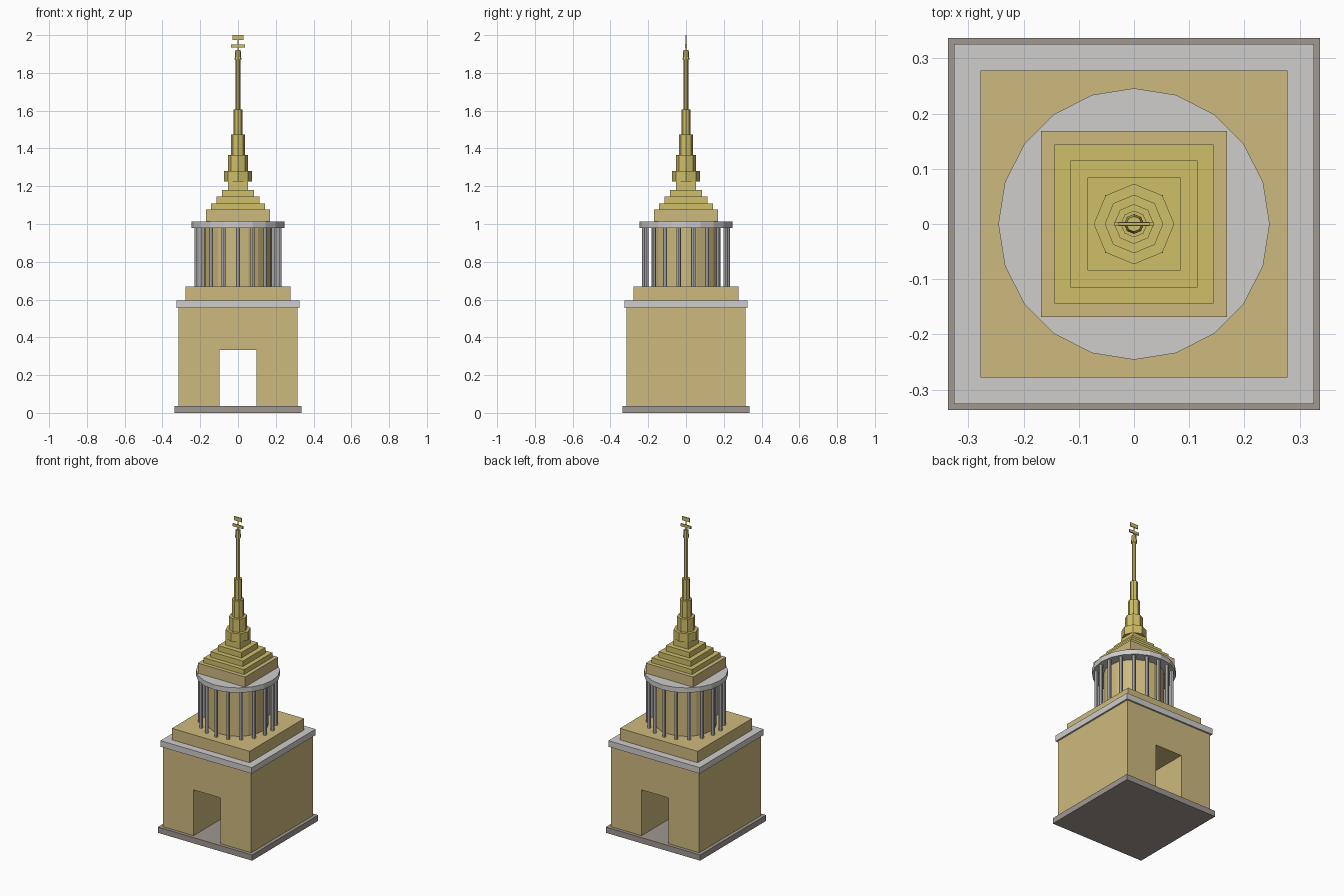
import bpy, bmesh, math

if "Cube" in bpy.data.objects:
    bpy.data.objects.remove(bpy.data.objects["Cube"])


def material(name, rgb):
    lin = [((c / 255 + 0.055) / 1.055) ** 2.4 for c in rgb]
    m = bpy.data.materials.new(name)
    m.diffuse_color = (*lin, 1)
    m.use_nodes = True
    m.node_tree.nodes["Principled BSDF"].inputs["Base Color"].default_value = m.diffuse_color
    return m


WALL = material("ochre wall", (206, 186, 126))
GOLD = material("gilded spire", (207, 191, 105))
STONE = material("pale stone", (207, 205, 203))
PLINTH = material("grey plinth", (160, 152, 146))


def finish(name, bm, mat):
    bmesh.ops.recalc_face_normals(bm, faces=bm.faces)
    me = bpy.data.meshes.new(name)
    bm.to_mesh(me)
    bm.free()
    me.materials.append(mat)
    ob = bpy.data.objects.new(name, me)
    bpy.context.collection.objects.link(ob)
    return ob


def box(name, hx, hy, z0, z1, mat, x=0):
    bm = bmesh.new()
    bmesh.ops.create_cube(bm, size=1)
    for v in bm.verts:
        v.co = (x + v.co.x * 2 * hx, v.co.y * 2 * hy, z0 + (v.co.z + 0.5) * (z1 - z0))
    return finish(name, bm, mat)


def add_prism(bm, sides, r0, r1, z0, z1, x=0, y=0):
    rings = []
    for r, z in ((r0, z0), (r1, z1)):
        rings.append([bm.verts.new((x + r * math.cos(math.tau * i / sides),
                                    y + r * math.sin(math.tau * i / sides), z))
                      for i in range(sides)])
    a, b = rings
    bm.faces.new(a[::-1])
    bm.faces.new(b)
    for i in range(sides):
        j = (i + 1) % sides
        bm.faces.new((a[i], a[j], b[j], b[i]))


def prism(name, sides, r0, r1, z0, z1, mat):
    bm = bmesh.new()
    add_prism(bm, sides, r0, r1, z0, z1)
    return finish(name, bm, mat)


# Plinth
box("plinth", 0.337, 0.337, 0, 0.037, PLINTH)

# Gate block with a passage running front to back
bm = bmesh.new()
profile = [(-0.315, 0.037), (-0.097, 0.037), (-0.097, 0.333), (0.097, 0.333),
           (0.097, 0.037), (0.315, 0.037), (0.315, 0.555), (-0.315, 0.555)]
face = bm.faces.new([bm.verts.new((x, -0.315, z)) for x, z in profile])
ext = bmesh.ops.extrude_face_region(bm, geom=[face], use_keep_orig=True)
for v in ext["geom"]:
    if isinstance(v, bmesh.types.BMVert):
        v.co.y = 0.315
finish("gate_block", bm, WALL)

# Cornice and attic
box("cornice", 0.326, 0.326, 0.555, 0.594, STONE)
box("attic", 0.278, 0.278, 0.594, 0.668, WALL)

# Round drum, colonnade and its slab
prism("drum", 20, 0.18, 0.18, 0.668, 0.98, WALL)
bm = bmesh.new()
COLUMNS = 18
for i in range(COLUMNS):
    a = math.pi / 2 + math.tau * i / COLUMNS
    add_prism(bm, 8, 0.011, 0.011, 0.668, 0.98, 0.223 * math.cos(a), 0.223 * math.sin(a))
finish("columns", bm, STONE)
prism("colonnade_slab", 20, 0.246, 0.246, 0.98, 1.012, STONE)

# Stepped roof
box("roof_base", 0.169, 0.169, 1.012, 1.077, WALL)
steps = [(0.144, 1.077, 1.109), (0.115, 1.109, 1.145), (0.084, 1.145, 1.181), (0.053, 1.181, 1.226)]
for i, (h, z0, z1) in enumerate(steps):
    box(f"roof_step_{i + 1}", h, h, z0, z1, GOLD)

# Telescoping octagonal spire
tiers = [(0.073, 1.226, 1.28), (0.053, 1.28, 1.365), (0.036, 1.365, 1.474),
         (0.024, 1.474, 1.606), (0.013, 1.606, 1.87)]
for i, (r, z0, z1) in enumerate(tiers):
    prism(f"spire_tier_{i + 1}", 8, r, r, z0, z1, GOLD)
prism("finial", 8, 0.018, 0.014, 1.87, 1.92, GOLD)

# Ship weather vane
box("vane_mast", 0.003, 0.003, 1.92, 1.977, GOLD)
box("vane_hull", 0.036, 0.004, 1.934, 1.951, GOLD)
box("vane_sail", 0.028, 0.003, 1.975, 2.0, GOLD)
